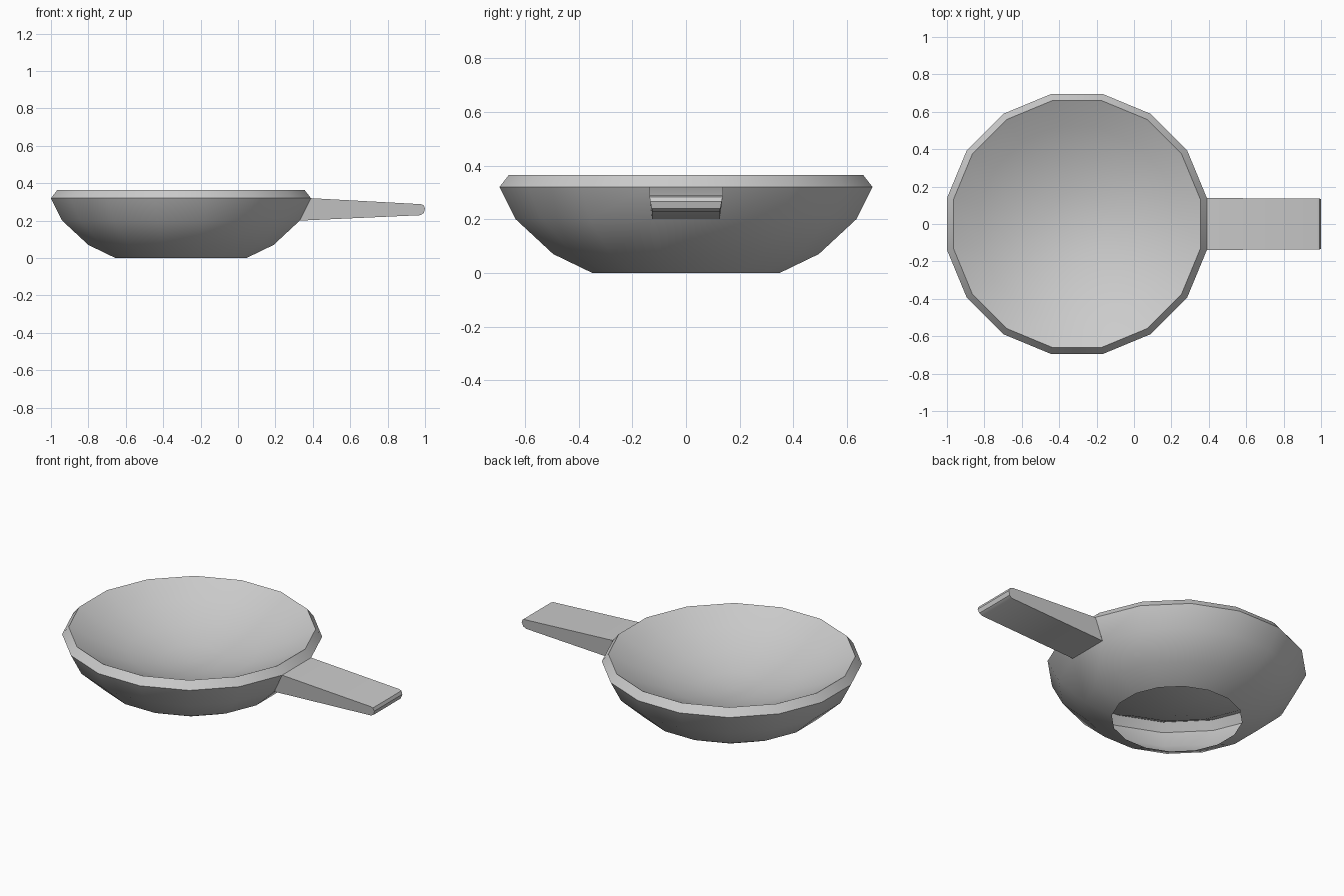
import bpy
import math

if "Cube" in bpy.data.objects:
    bpy.data.objects.remove(bpy.data.objects["Cube"])

SIDES = 16
CENTRE_X = -0.305
CORNER = 1 / math.cos(math.pi / SIDES)   # flat-to-flat radius -> corner radius


def make_object(name, verts, faces):
    mesh = bpy.data.meshes.new(name)
    mesh.from_pydata(verts, [], faces)
    mesh.update()
    obj = bpy.data.objects.new(name, mesh)
    bpy.context.collection.objects.link(obj)
    bpy.ops.object.select_all(action='DESELECT')
    obj.select_set(True)
    bpy.context.view_layer.objects.active = obj
    bpy.ops.object.shade_smooth_by_angle(angle=math.radians(32))
    return obj


def make_bowl():
    # (radius, height): up the outside, over the bevelled rim, down the inside
    profile = [(0.35, 0), (0.495, 0.07), (0.635, 0.20), (0.695, 0.32),
               (0.66, 0.365),
               (0.52, 0.29), (0.35, 0.223), (0.17, 0.18)]
    verts, faces = [], []
    for r, z in profile:
        for i in range(SIDES):
            a = (i - 0.5) * 2 * math.pi / SIDES
            verts.append((CENTRE_X + r * CORNER * math.cos(a),
                          r * CORNER * math.sin(a), z))
    for k in range(len(profile) - 1):
        for i in range(SIDES):
            if k == 2 and i == 0:
                continue                  # the handle grows out of this panel
            a, j = k * SIDES, (i + 1) % SIDES
            faces.append((a + i, a + j, a + SIDES + j, a + SIDES + i))
    # inner floor fan; the underside of the foot stays open
    last = (len(profile) - 1) * SIDES
    verts.append((CENTRE_X, 0, 0.165))
    for i in range(SIDES):
        faces.append((last + i, last + (i + 1) % SIDES, len(verts) - 1))
    return make_object("bowl", verts, faces)


def make_handle():
    # (x, z, half width): along the top, round the tip, back underneath
    outline = [(0.39, 0.32, 0.138), (0.978, 0.288, 0.137), (0.992, 0.283, 0.136),
               (1.0, 0.265, 0.133), (0.993, 0.24, 0.128), (0.975, 0.229, 0.126),
               (0.33, 0.20, 0.126)]
    n = len(outline)
    verts = [(x, w, z) for x, z, w in outline] + [(x, -w, z) for x, z, w in outline]
    faces = [(n + i, n + i + 1, i + 1, i) for i in range(n - 1)]
    faces += [tuple(range(n)), tuple(reversed(range(n, 2 * n)))]
    return make_object("handle", verts, faces)


make_bowl()
make_handle()
